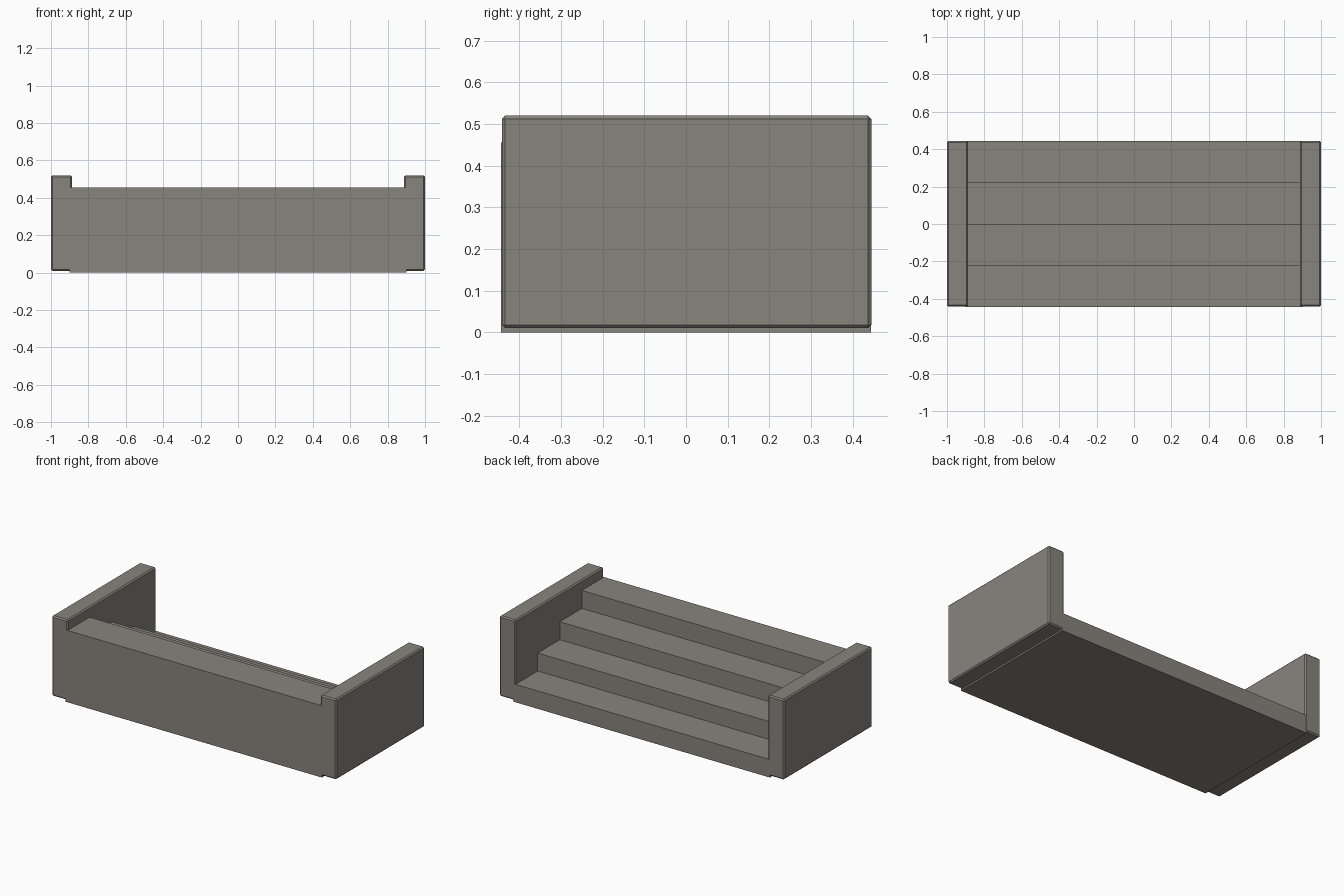
import bpy, bmesh

if "Cube" in bpy.data.objects:
    bpy.data.objects.remove(bpy.data.objects["Cube"])

STEPS, DEPTH, RISE = 4, 0.222, 0.114
FRONT, BACK = -0.444, 0.444

# Warm dark grey stone
stone = bpy.data.materials.new("stone")
stone.diffuse_color = (0.247, 0.231, 0.204, 1)
stone.use_nodes = True
stone.node_tree.nodes["Principled BSDF"].inputs["Base Color"].default_value = stone.diffuse_color


def bevel(obj, width):
    mod = obj.modifiers.new("edge_bevel", 'BEVEL')
    mod.width = width
    mod.segments = 1
    mod.limit_method = 'ANGLE'


def extrude_x(name, profile, x0, x1, width):
    """Extrude a closed (y, z) profile along x."""
    mesh = bpy.data.meshes.new(name)
    bm = bmesh.new()
    face = bm.faces.new([bm.verts.new((x0, y, z)) for y, z in profile])
    ext = bmesh.ops.extrude_face_region(bm, geom=[face])
    verts = [v for v in ext["geom"] if isinstance(v, bmesh.types.BMVert)]
    bmesh.ops.translate(bm, verts=verts, vec=(x1 - x0, 0, 0))
    bmesh.ops.recalc_face_normals(bm, faces=bm.faces)
    bm.to_mesh(mesh)
    bm.free()
    mesh.materials.append(stone)
    obj = bpy.data.objects.new(name, mesh)
    bpy.context.collection.objects.link(obj)
    if width:
        bevel(obj, width)
    return obj


# Stair block: tall at the front, stepping down to the back
profile = [(BACK, 0), (FRONT, 0)]
for i in range(STEPS):
    z = RISE * (STEPS - i)
    y = FRONT + DEPTH * i
    profile += [(y, z), (y + DEPTH, z)]
extrude_x("stair_block", profile, -0.9, 0.9, 0)

# Side walls, raised slightly off the ground
wall = [(FRONT + 0.002, 0.01), (BACK + 0.001, 0.01),
        (BACK + 0.001, 0.52), (FRONT + 0.002, 0.52)]
for side, name in ((-1, "left_wall"), (1, "right_wall")):
    a, b = sorted((side * 0.887, side * 1.0))
    extrude_x(name, wall, a, b, 0.008)
